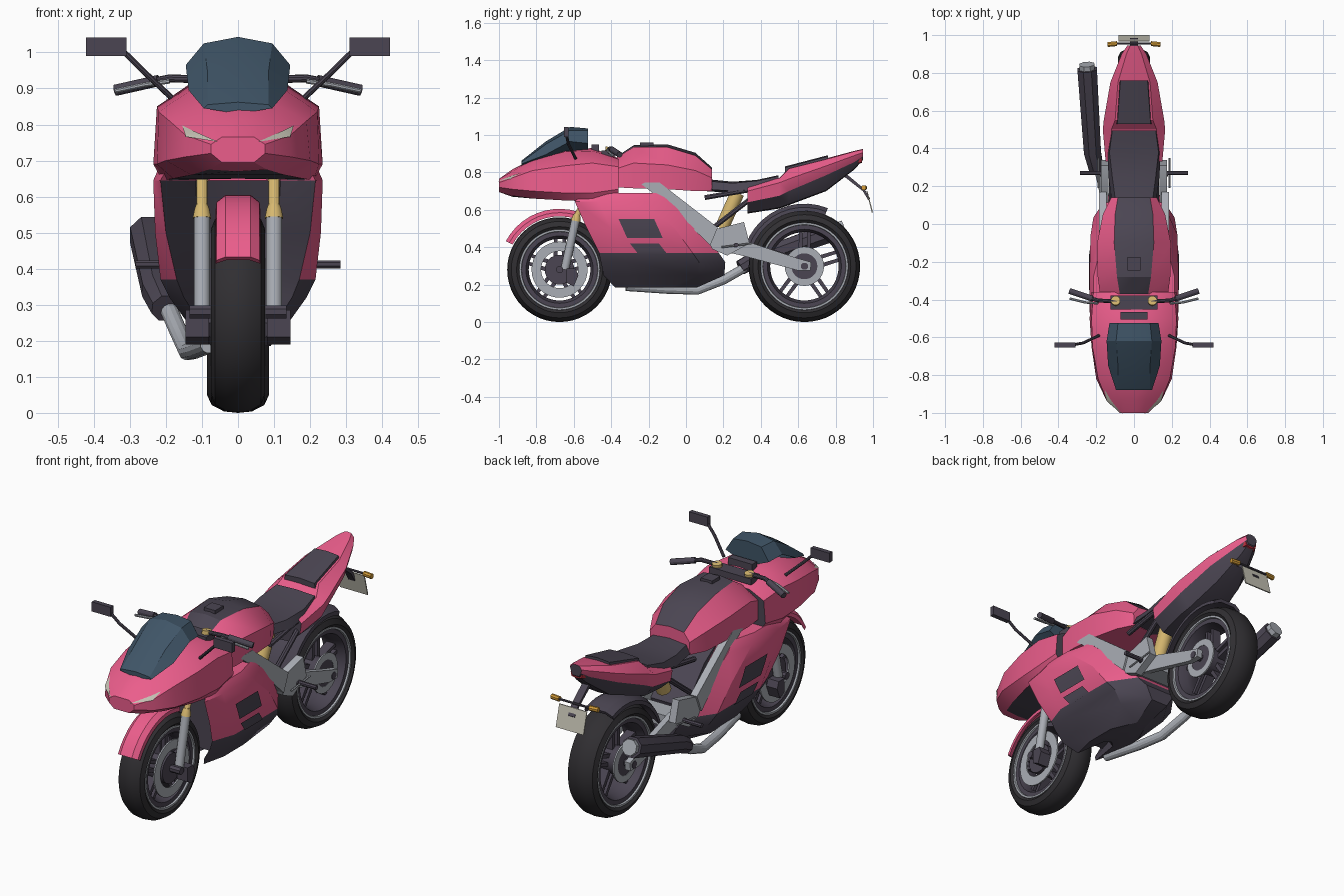
import bpy, bmesh, math
from mathutils import Vector as V
from mathutils.bvhtree import BVHTree

if "Cube" in bpy.data.objects:
    bpy.data.objects.remove(bpy.data.objects["Cube"])

def mat(name, r, g, b):
    m = bpy.data.materials.new(name)
    m.diffuse_color = (r, g, b, 1)
    m.use_nodes = True
    m.node_tree.nodes["Principled BSDF"].inputs["Base Color"].default_value = m.diffuse_color
    return m

PINK = mat("pink_paint", .83, .11, .26)
DARK = mat("dark_plastic", .07, .06, .085)
BLACK = mat("rubber", .03, .028, .032)
SILVER = mat("silver_metal", .40, .42, .46)
GLASS = mat("tinted_screen", .05, .09, .135)
GOLD = mat("gold_metal", .68, .48, .16)
LENS = mat("pale_lens", .55, .53, .45)
AMBER = mat("amber_lens", .65, .33, .04)
RED = mat("red_lens", .5, .03, .05)

def make(name, verts, faces, mats, picks=None):
    me = bpy.data.meshes.new(name)
    me.from_pydata([tuple(v) for v in verts], [], faces)
    for m in mats:
        me.materials.append(m)
    for p, k in zip(me.polygons, picks or []):
        p.material_index = k
    bm = bmesh.new()
    bm.from_mesh(me)
    bmesh.ops.recalc_face_normals(bm, faces=bm.faces)
    bm.to_mesh(me)
    bm.free()
    ob = bpy.data.objects.new(name, me)
    bpy.context.collection.objects.link(ob)
    return ob

def loft(name, rings, mats, pick=lambda row, strip: 0, loop=False):
    """Skin a list of closed rings; capped unless the rings form a loop."""
    n, R = len(rings[0]), len(rings)
    faces, picks = [], []
    for i in range(R if loop else R - 1):
        for j in range(n):
            a, b, c = i * n, ((i + 1) % R) * n, (j + 1) % n
            faces.append((a + j, a + c, b + c, b + j))
            picks.append(pick(i, j))
    if not loop:
        faces += [tuple(range(n)), tuple(range((R - 1) * n, R * n))]
        picks += [pick(0, n // 2), pick(R - 2, n // 2)]
    return make(name, [v for r in rings for v in r], faces, mats, picks)

def full(half):
    """Mirror a half ring that starts and ends on x = 0."""
    return half + [V((-v[0], v[1], v[2])) for v in half[-2:0:-1]]

def hull(name, data, mats, pick=lambda row, strip: 0):
    return loft(name, [full([V((x, y, z)) for x, z in h]) for y, h in data], mats, pick)

def plate(name, yz, x0, x1, m):
    return loft(name, [[V((x, y, z)) for y, z in yz] for x in (x0, x1)], [m])

def box(name, x0, x1, y0, y1, z0, z1, m):
    return plate(name, [(y0, z0), (y1, z0), (y1, z1), (y0, z1)], x0, x1, m)

def tube(name, pts, r, m, seg=12, r2=None):
    """Round bar through points, with an optional end radius."""
    pts, rings = [V(p) for p in pts], []
    for i, p in enumerate(pts):
        d = (pts[min(i + 1, len(pts) - 1)] - pts[max(i - 1, 0)]).normalized()
        u = d.cross(V((0, 0, 1)) if abs(d.z) < .9 else V((1, 0, 0))).normalized()
        w = d.cross(u)
        q = r + ((r2 or r) - r) * i / (len(pts) - 1)
        rings.append([p + q * (u * math.cos(t) + w * math.sin(t))
                      for t in [math.tau * (k + .5) / seg for k in range(seg)]])
    return loft(name, rings, [m])

def arc(name, c, prof, m, a0=0, a1=360, seg=48):
    """Sweep an (x, radius) profile about the x axis through c = (y, z)."""
    loop = a1 - a0 == 360
    ang = [math.radians(a0 + (a1 - a0) * i / seg) for i in range(seg if loop else seg + 1)]
    return loft(name, [[V((x, c[0] + r * math.cos(t), c[1] + r * math.sin(t))) for x, r in prof]
                       for t in ang], [m], loop=loop)

def decal(name, target, quad, d, m, n=5):
    """Lay a four-cornered panel onto a body surface by ray casting."""
    me, d = target.data, V(d)
    tree = BVHTree.FromPolygons([v.co for v in me.vertices], [tuple(p.vertices) for p in me.polygons])
    a, b, c, e = [V(q) for q in quad]
    vs = []
    for i in range(n + 1):
        for j in range(n + 1):
            p = a.lerp(b, i / n).lerp(e.lerp(c, i / n), j / n)
            hit = tree.ray_cast(p, d)[0] or tree.find_nearest(p)[0]
            vs.append(hit - d * .006)
    w = n + 1
    make(name, vs, [(i * w + j, i * w + j + 1, i * w + w + j + 1, i * w + w + j)
                    for i in range(n) for j in range(n)], [m])

# wheels
def wheel(tag, c, R, w, disc_r, disc_x):
    q = R - .075
    arc(tag + "_tyre", c, [(-w * .75, q), (-w, R - .05), (-w * .85, R - .022), (-w * .45, R - .004), (0, R),
        (w * .45, R - .004), (w * .85, R - .022), (w, R - .05), (w * .75, q)], BLACK)
    h = w * .78
    arc(tag + "_rim", c, [(-h, q - .025), (-h, q), (h, q), (h, q - .025), (.02, q - .04), (-.02, q - .04)], DARK)
    for s in (1, -1):
        arc(tag + "_rim_stripe", c, [(s * h, q - .002), (s * (w * .8 + .008), q), (s * (w * .8 + .008), q + .01), (s * h, q + .012)], SILVER)
        arc(tag + "_disc", c, [(s * disc_x, disc_r * .66), (s * disc_x, disc_r), (s * (disc_x + .008), disc_r),
            (s * (disc_x + .008), disc_r * .66)], SILVER, seg=32)
    tube(tag + "_hub", [(-disc_x - .006, *c), (disc_x + .006, *c)], disc_r * .7 if tag == "rear" else .08, DARK, 16)
    tube(tag + "_axle", [(-.135, *c), (.135, *c)], .02, DARK, 8)
    for k in range(5):
        for off in (-.022, .022):
            t = math.tau * k / 5 + .3
            u, v = V((math.cos(t), math.sin(t))), V((-math.sin(t), math.cos(t)))
            o = V(c)
            plate(tag + "_spoke", [o + u * r + v * (off + e) for r, e in
                  ((.04, -.011), (q - .01, -.009), (q - .01, .009), (.04, .011))], -.025, .025, DARK)

FW, RW = (-.676, .28), (.633, .298)
wheel("front", FW, .28, .075, .15, .068)
wheel("rear", RW, .298, .086, .105, .075)

# mudguards
guard = [(-.062, .285), (-.06, .305), (-.035, .325), (.035, .325), (.06, .305), (.062, .285), (.03, .308), (-.03, .308)]
arc("front_mudguard", FW, guard, PINK, 72, 152, 10)
arc("rear_mudguard", RW, [(x * 1.4, r + .01) for x, r in guard], DARK, 68, 160, 10)

# nose fairing, dark underneath
nose = hull("nose_fairing", [
    (-1.0, [(0, .765), (.045, .765), (.075, .745), (.075, .72), (.045, .695), (0, .695)]),
    (-.93, [(0, .815), (.065, .805), (.145, .77), (.148, .71), (.08, .675), (0, .67)]),
    (-.82, [(0, .87), (.09, .865), (.19, .81), (.2, .70), (.13, .66), (0, .66)]),
    (-.65, [(0, .92), (.11, .91), (.22, .835), (.225, .69), (.18, .65), (0, .65)]),
    (-.5, [(0, .93), (.13, .915), (.225, .85), (.235, .69), (.21, .645), (0, .65)]),
    (-.36, [(0, .875), (.13, .87), (.215, .83), (.225, .71), (.19, .66), (0, .67)])],
    [PINK, DARK], lambda i, j: int(j in (4, 5) and 0 < i))
for s in (1, -1):
    decal("headlight", nose, [(s * x, -1.2, z) for x, z in ((.055, .752), (.145, .766), (.155, .798), (.13, .785))], (0, 1, 0), LENS)

# windscreen and dash
hull("windscreen", [
    (-.88, [(0, .862), (.085, .855), (.095, .845), (0, .83)]),
    (-.75, [(0, .965), (.085, .95), (.137, .895), (0, .85)]),
    (-.62, [(0, 1.043), (.095, 1.025), (.145, .965), (0, .88)]),
    (-.525, [(0, 1.035), (.085, 1.025), (.13, .955), (0, .9)])], [GLASS])
box("dash", -.072, .072, -.505, -.465, .9, .95, DARK)

# side fairing and belly pan: levels of (z, front y, rear y, front, middle, rear half width)
levels = [(.69, -.54, -.14, .19, .215, .18), (.645, -.595, -.09, .215, .235, .19), (.5, -.53, .08, .2, .23, .17),
          (.37, -.465, .175, .17, .215, .12), (.32, -.455, .21, .15, .19, .09), (.25, -.44, .205, .105, .14, .05),
          (.185, -.38, .06, .06, .09, .03)]
side = loft("side_fairing", [full([V((x, y, z)) for x, y in (
    (0, f + .2), (wf * .55, f + .17), (wf, f), (wm, f + .13), (wm, r - .14), (wr, r), (0, r))])
    for z, f, r, wf, wm, wr in levels], [PINK, DARK], lambda i, j: int(i >= 3 or (j in (0, 1, 10, 11) and i > 0)))
for s in (1, -1):
    for q in (((-.36, .55), (-.17, .55), (-.125, .45), (-.315, .45)), ((-.30, .42), (-.145, .42), (-.10, .363), (-.255, .363))):
        decal("side_vent", side, [(s * .5, y, z) for y, z in q], (-s, 0, 0), DARK)

# engine block
plate("engine", [(-.35, .25), (.12, .28), (.16, .42), (.0, .6), (-.12, .68), (-.35, .68)], -.11, .11, DARK)

# fuel tank with dark centre panel and filler cap
hull("fuel_tank", [
    (-.37, [(0, .885), (.075, .88), (.18, .82), (.18, .72), (0, .72)]),
    (-.28, [(0, .945), (.09, .935), (.192, .85), (.185, .715), (0, .715)]),
    (-.1, [(0, .95), (.105, .935), (.195, .84), (.18, .71), (0, .71)]),
    (.05, [(0, .905), (.1, .89), (.165, .81), (.16, .7), (0, .7)]),
    (.14, [(0, .825), (.085, .815), (.12, .77), (.115, .7), (0, .7)])],
    [PINK, DARK], lambda i, j: int(j in (0, 7)))
box("filler_cap", -.034, .034, -.245, -.175, .93, .96, DARK)

# seat, tail and pillion pad
hull("seat", [
    (.1, [(0, .765), (.095, .755), (.115, .71), (0, .70)]),
    (.25, [(0, .75), (.115, .742), (.135, .70), (0, .69)]),
    (.38, [(0, .76), (.13, .755), (.14, .71), (0, .70)]),
    (.495, [(0, .785), (.115, .78), (.125, .74), (0, .73)])], [DARK])
hull("tail", [
    (.33, [(0, .72), (.12, .73), (.15, .70), (.14, .64), (.08, .585), (0, .58)]),
    (.5, [(0, .77), (.12, .77), (.165, .745), (.152, .675), (.1, .612), (0, .607)]),
    (.55, [(0, .825), (.1, .82), (.16, .765), (.146, .70), (.09, .63), (0, .625)]),
    (.75, [(0, .875), (.085, .87), (.125, .835), (.112, .785), (.07, .705), (0, .70)]),
    (.9, [(0, .915), (.04, .912), (.065, .89), (.057, .855), (.03, .82), (0, .815)]),
    (.945, [(0, .925), (.02, .922), (.035, .905), (.03, .885), (.02, .865), (0, .865)])],
    [PINK, DARK], lambda i, j: int(j in (3, 4, 5, 6)))
hull("pillion_pad", [(.53, [(0, .832), (.088, .826), (.095, .79), (0, .79)]),
                     (.76, [(0, .892), (.072, .886), (.08, .85), (0, .85)])], [DARK])
hull("tail_light", [(.88, [(0, .87), (.055, .868), (.05, .845), (0, .84)]),
                    (.94, [(0, .877), (.035, .875), (.03, .855), (0, .85)])], [RED])

# number plate bracket, blank plate and rear indicators
plate("plate_bracket", [(.83, .79), (.86, .79), (.955, .71), (.985, .66), (.975, .65), (.945, .70)], -.02, .02, DARK)
plate("plate", [(.965, .70), (.97, .70), (1.0, .585), (.993, .585)], -.083, .083, LENS)
tube("indicator_bar", [(-.1, .955, .718), (.1, .955, .718)], .006, DARK, 8)

# paired parts
for s in (1, -1):
    tube("indicator", [(s * .09, .955, .718), (s * .14, .95, .718)], .014, AMBER, 8)
    # fork, gold seal, upper tube and cap
    tube("fork_leg", [(s * .1, -.648, .28), (s * .1, -.59, .545)], .023, SILVER, 16)
    tube("fork_seal", [(s * .1, -.59, .54), (s * .1, -.585, .565), (s * .1, -.582, .578)], .026, GOLD, 16, .016)
    tube("fork_tube", [(s * .1, -.582, .57), (s * .097, -.415, .92)], .016, GOLD, 12)
    tube("fork_cap", [(s * .097, -.41, .9), (s * .097, -.405, .935)], .025, GOLD, 12)
    plate("brake_caliper", [(-.64, .21), (-.6, .19), (-.575, .25), (-.59, .285), (-.64, .285)], s * .08, s * .145, DARK)
    # handlebar, grip and lever
    tube("handlebar", [(s * .09, -.41, .925), (s * .19, -.405, .928), (s * .24, -.39, .918)], .011, DARK, 10)
    tube("grip", [(s * .22, -.395, .922), (s * .34, -.355, .895)], .016, DARK, 12)
    tube("lever", [(s * .19, -.42, .92), (s * .26, -.415, .91), (s * .34, -.395, .893)], .007, SILVER, 8)
    # mirror
    tube("mirror_stalk", [(s * .185, -.59, .875), (s * .27, -.63, .955), (s * .325, -.64, 1.01)], .008, DARK, 8)
    box("mirror", s * .31, s * .422, -.653, -.628, .99, 1.042, DARK)
    # frame beam, pivot plate and swingarm
    plate("frame_beam", [(-.25, .745), (-.14, .745), (.17, .505), (.13, .41), (-.1, .63)], s * .145, s * .185, SILVER)
    plate("pivot_plate", [(.11, .45), (.17, .50), (.31, .535), (.34, .42), (.22, .355), (.14, .39)], s * .135, s * .175, SILVER)
    tube("pivot_bolt", [(s * .17, .265, .41), (s * .181, .265, .41)], .013, DARK, 12)
    plate("swingarm", [(.1, .46), (.3, .44), (.6, .34), (.67, .32), (.665, .275), (.6, .275), (.3, .355), (.1, .40)], s * .1, s * .132, SILVER)
    # footpeg, foot lever and seat rails
    tube("footpeg", [(s * .16, .27, .412), (s * .285, .27, .412)], .012, DARK, 8)
    tube("foot_lever", [(s * .188, .19, .40), (s * .188, .35, .42)], .005, SILVER, 6)
    tube("seat_rail", [(s * .12, .1, .665), (s * .12, .36, .71)], .014, DARK, 8)
    tube("lower_rail", [(s * .12, .14, .5), (s * .12, .36, .67)], .014, DARK, 8)
box("top_clamp", -.125, .125, -.452, -.378, .885, .918, DARK)
box("swingarm_bridge", -.12, .12, .2, .31, .37, .43, SILVER)

# shock absorber
tube("shock", [(0, .19, .5), (0, .275, .69)], .038, GOLD, 16)

# exhaust on the left
tube("exhaust_pipe", [(-.08, -.32, .19), (-.12, -.1, .175), (-.14, .06, .17), (-.165, .2, .225), (-.2, .34, .305)], .025, SILVER, 12)
tube("muffler", [(-.2, .29, .29), (-.22, .38, .34), (-.248, .82, .495)], .042, DARK, 8, .056)
tube("muffler_tip", [(-.247, .80, .488), (-.25, .845, .504)], .043, SILVER, 8)

# crisp edges with soft curved surfaces
for ob in bpy.context.scene.objects:
    ob.select_set(True)
    bpy.context.view_layer.objects.active = ob
bpy.ops.object.shade_smooth_by_angle(angle=math.radians(28))
